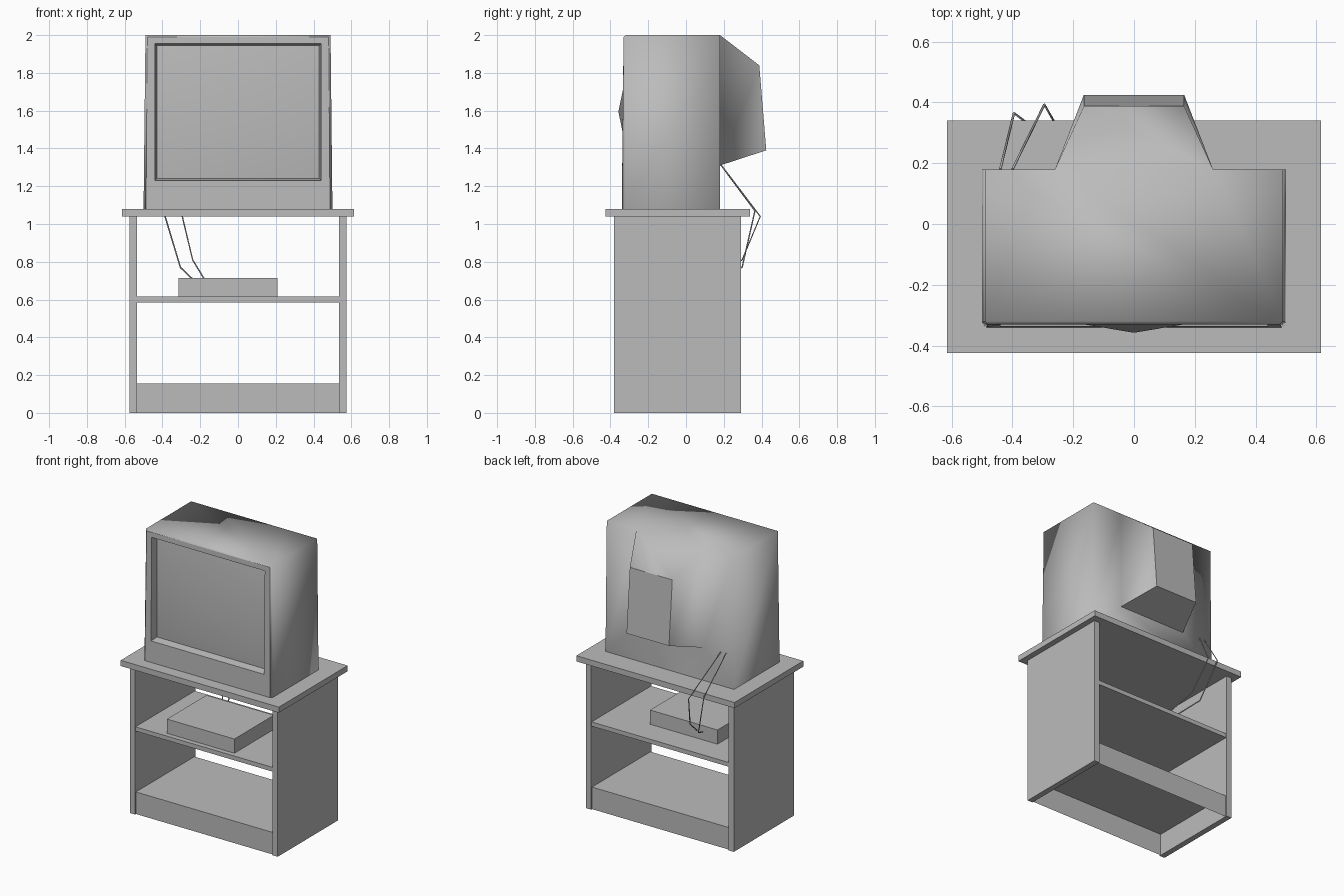
import bpy
import bmesh

cube = bpy.data.objects.get("Cube")
if cube:
    bpy.data.objects.remove(cube, do_unlink=True)

grey = bpy.data.materials.new("plain_grey")
grey.use_nodes = True
COLOUR = (0.5, 0.5, 0.5, 1)
grey.diffuse_color = COLOUR
grey.node_tree.nodes["Principled BSDF"].inputs["Base Color"].default_value = COLOUR


def finish(name, bm):
    """Turn a bmesh into a named object with the shared material."""
    bmesh.ops.recalc_face_normals(bm, faces=bm.faces)
    mesh = bpy.data.meshes.new(name)
    bm.to_mesh(mesh)
    bm.free()
    mesh.materials.append(grey)
    obj = bpy.data.objects.new(name, mesh)
    bpy.context.collection.objects.link(obj)
    return obj


def box(name, x, y, z, open_bottom=False):
    """Box from (low, high) pairs on each axis."""
    bm = bmesh.new()
    bmesh.ops.create_cube(bm, size=1)
    for v in bm.verts:
        v.co = [(a + b) / 2 + c * (b - a) for c, (a, b) in zip(v.co, (x, y, z))]
    if open_bottom:
        low = [f for f in bm.faces if f.calc_center_median().z < z[0] + 0.001]
        bmesh.ops.delete(bm, geom=low, context="FACES")
    return finish(name, bm)


def ring(bm, low, high):
    """Four corners from (half width, y, z) at the bottom and at the top."""
    (wl, yl, zl), (wh, yh, zh) = low, high
    return [bm.verts.new(p) for p in
            ((-wl, yl, zl), (wl, yl, zl), (wh, yh, zh), (-wh, yh, zh))]


def bridge(bm, a, b, sides=range(4)):
    return [bm.faces.new((a[i], a[(i + 1) % 4], b[(i + 1) % 4], b[i])) for i in sides]


# Stand
box("table_top", (-0.615, 0.615), (-0.425, 0.34), (1.04, 1.08))
for side, name in ((-1, "right_panel"), (1, "left_panel")):
    box(name, sorted((side * 0.535, side * 0.575)), (-0.38, 0.29), (0, 1.04))
box("middle_shelf", (-0.535, 0.535), (-0.375, 0.285), (0.585, 0.615))
box("hollow_base", (-0.535, 0.535), (-0.37, 0.28), (0, 0.155), open_bottom=True)

# Media player
box("player", (-0.315, 0.21), (-0.34, 0.1), (0.615, 0.715))

# Television casing: bezel, chamfered front, sides and tapered rear hump
bm = bmesh.new()
frame = ring(bm, (0.44, -0.338, 1.23), (0.44, -0.331, 1.955))
front = ring(bm, (0.487, -0.34, 1.08), (0.48, -0.33, 1.99))
shoulder = ring(bm, (0.5, -0.325, 1.08), (0.49, -0.32, 2.0))
back = ring(bm, (0.5, 0.18, 1.08), (0.49, 0.18, 2.0))
neck = ring(bm, (0.26, 0.18, 1.31), (0.26, 0.18, 2.0))
rear = ring(bm, (0.165, 0.425, 1.39), (0.165, 0.388, 1.84))
flat = bridge(bm, frame, front)
bridge(bm, front, shoulder)
flat += bridge(bm, shoulder, back, (0,))
bridge(bm, shoulder, back, (1, 3))
bm.faces.new((shoulder[3], shoulder[2], back[2], neck[2], neck[3], back[3]))
bridge(bm, back, neck, (0, 1, 3))
bridge(bm, neck, rear, (1, 2, 3))
flat += bridge(bm, neck, rear, (0,))
flat.append(bm.faces.new(rear))
for f in bm.faces:
    f.smooth = f not in flat
finish("tv_casing", bm)

# Recessed screen surround
bm = bmesh.new()
bridge(bm, ring(bm, (0.44, -0.338, 1.23), (0.44, -0.331, 1.955)),
       ring(bm, (0.43, -0.285, 1.24), (0.43, -0.285, 1.945)))
for f in bm.faces:
    if f.calc_center_median().y != 0:
        f.normal_update()
finish("screen_surround", bm)

# Bulging screen
bm = bmesh.new()
rim = ring(bm, (0.43, -0.285, 1.24), (0.43, -0.285, 1.945))
apex = bm.verts.new((0, -0.358, 1.595))
for i in range(4):
    bm.faces.new((rim[i], rim[(i + 1) % 4], apex)).smooth = True
finish("screen", bm)


# Cables from the television to the player
def cable(name, points):
    curve = bpy.data.curves.new(name, "CURVE")
    curve.dimensions = "3D"
    curve.bevel_depth = 0.004
    curve.bevel_resolution = 0
    curve.use_fill_caps = True
    spline = curve.splines.new("POLY")
    spline.points.add(len(points) - 1)
    for p, co in zip(spline.points, points):
        p.co = (*co, 1)
    curve.materials.append(grey)
    bpy.context.collection.objects.link(bpy.data.objects.new(name, curve))


cable("outer_cable", [(-0.44, 0.18, 1.32), (-0.395, 0.365, 1.07),
                      (-0.305, 0.297, 0.77), (-0.2, 0.1, 0.67)])
cable("inner_cable", [(-0.4, 0.18, 1.32), (-0.295, 0.393, 1.04),
                      (-0.24, 0.297, 0.81), (-0.155, 0.1, 0.67)])
